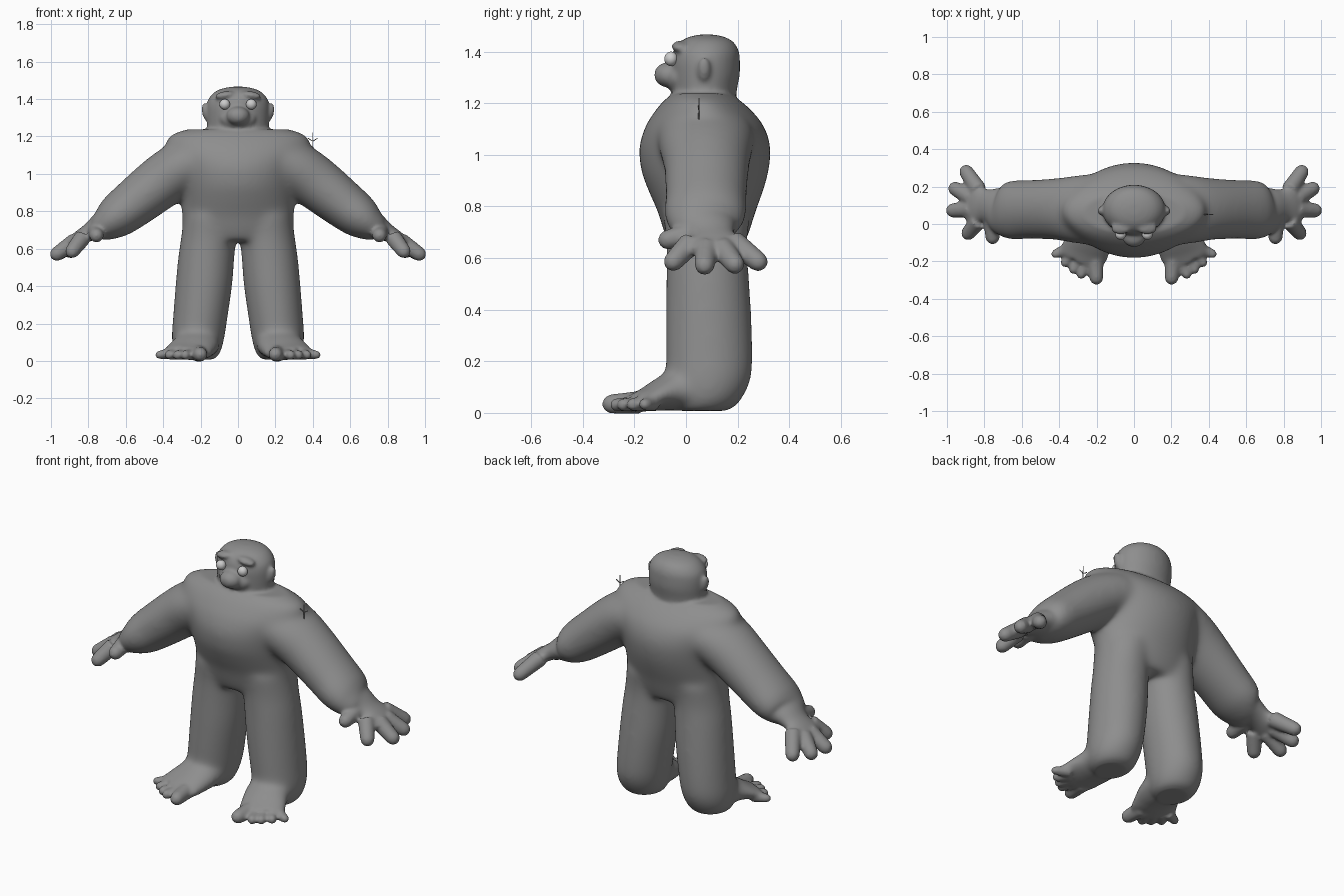
import bpy, bmesh, math
from mathutils import Vector, Matrix

if "Cube" in bpy.data.objects:
    bpy.data.objects.remove(bpy.data.objects["Cube"])

bm = bmesh.new()
X, Y, Z = Vector((1, 0, 0)), Vector((0, 1, 0)), Vector((0, 0, 1))


def refine(rings, k=4):
    """Catmull-Rom in-betweens for (x, y, z, a, b) rings."""
    out = []
    for i in range(len(rings) - 1):
        p0, p1, p2, p3 = (rings[min(max(j, 0), len(rings) - 1)] for j in range(i - 1, i + 3))
        for t in (j / k for j in range(k)):
            out.append([.5 * (2 * b + (c - a) * t + (2 * a - 5 * b + 4 * c - d) * t * t
                              + (3 * b - a - 3 * c + d) * t ** 3)
                        for a, b, c, d in zip(p0, p1, p2, p3)])
    return out + [rings[-1]]


def tube(bm, rings, side, sx=1, n=40, axis=None):
    """Closed loft of ellipses: rings = (x, y, z, half width along side, other half width)."""
    pts = [Vector(r[:3]) for r in rings]
    loops = []
    for i, r in enumerate(rings):
        t = axis or (pts[min(i + 1, len(pts) - 1)] - pts[max(i - 1, 0)]).normalized()
        s = (side - t * side.dot(t)).normalized()
        u = t.cross(s)
        loop = []
        for k in range(n):
            w = 2 * math.pi * k / n
            p = pts[i] + s * r[3] * math.cos(w) + u * r[4] * math.sin(w)
            loop.append(bm.verts.new((p.x * sx, p.y, p.z)))
        loops.append(loop)
    for l0, l1 in zip(loops, loops[1:]):
        for k in range(n):
            bm.faces.new((l0[k], l0[(k + 1) % n], l1[(k + 1) % n], l1[k]))
    bm.faces.new(loops[0])
    bm.faces.new(loops[-1])


def digit(bm, base, tip, r, side, sx):
    p, q = Vector(base), Vector(tip)
    d = (q - p).normalized()
    rings = [(p, 1.2), (q - d * r, 1), (q - d * r * .6, .9), (q - d * r * .25, .66), (q, .2)]
    tube(bm, [(*c, r * f, r * f) for c, f in rings], side, sx, 16)


def blob(bm, c, size, rot=0):
    m = Matrix.Translation(c) @ Matrix.Rotation(rot, 4, 'Y') @ Matrix.Diagonal((*size, 1))
    bmesh.ops.create_uvsphere(bm, u_segments=28, v_segments=18, radius=1, matrix=m)


def material(name, v):
    m = bpy.data.materials.new(name)
    m.diffuse_color = (v, v, v, 1)
    m.use_nodes = True
    m.node_tree.nodes["Principled BSDF"].inputs["Base Color"].default_value = m.diffuse_color
    return m


def finish(bm, name, mat):
    bmesh.ops.recalc_face_normals(bm, faces=bm.faces)
    me = bpy.data.meshes.new(name)
    bm.to_mesh(me)
    bm.free()
    for p in me.polygons:
        p.use_smooth = True
    me.materials.append(mat)
    ob = bpy.data.objects.new(name, me)
    bpy.context.collection.objects.link(ob)
    return ob


# torso
tube(bm, refine([(0, y, z, a, b) for z, y, a, b in [
    (.64, .08, .27, .14), (.70, .08, .295, .165), (.78, .08, .30, .19), (.86, .077, .305, .222),
    (.94, .074, .315, .247), (1.03, .074, .34, .254), (1.11, .073, .385, .23),
    (1.17, .068, .385, .188), (1.212, .062, .345, .145), (1.238, .06, .27, .11)]]), X, axis=Z)

# head with muzzle, nose, brows and ears
tube(bm, refine([(0, y, z, a, b) for z, y, a, b in [
    (1.18, .07, .17, .12), (1.25, .072, .165, .125), (1.31, .075, .168, .133),
    (1.36, .075, .168, .134), (1.40, .077, .158, .128), (1.435, .08, .128, .106),
    (1.455, .08, .088, .074), (1.466, .08, .035, .03)]]), X, axis=Z)
blob(bm, (0, -.066, 1.31), (.063, .058, .05))
blob(bm, (0, -.025, 1.295), (.10, .055, .058))
blob(bm, (0, -.015, 1.26), (.10, .045, .035))

for s in (-1, 1):
    blob(bm, (s * .07, -.022, 1.42), (.055, .034, .021), s * .15)
    blob(bm, (s * .172, .07, 1.33), (.021, .026, .05), s * .2)
    # arm and palm
    tube(bm, refine([
        (.24, .078, 1.06, .19, .14), (.32, .078, 1.02, .18, .145), (.42, .08, .95, .165, .143),
        (.56, .078, .84, .158, .13), (.65, .075, .77, .158, .116), (.71, .08, .73, .135, .09),
        (.755, .092, .71, .10, .064), (.80, .10, .685, .088, .047), (.85, .108, .655, .11, .04),
        (.89, .112, .63, .10, .033)]), Y, s)
    # fingers and thumb
    for base, tip in [((.83, .02, .66), (.905, -.072, .562)), ((.87, .08, .64), (1.0, .07, .55)),
                      ((.87, .14, .64), (.984, .205, .555)), ((.83, .18, .665), (.915, .306, .565)),
                      ((.76, .03, .695), (.755, -.108, .662))]:
        digit(bm, base, tip, .039, Vector((.6, 0, .8)), s)
    # leg
    tube(bm, refine([
        (.15, .08, .78, .14, .17), (.158, .08, .66, .147, .158), (.17, .083, .55, .151, .16),
        (.183, .087, .4, .152, .166), (.203, .09, .22, .146, .169), (.213, .088, .13, .142, .164),
        (.217, .08, .065, .13, .142), (.217, .07, .025, .108, .118), (.217, .06, .008, .08, .09)]),
        X, s, axis=Z)
    # foot
    tube(bm, refine([
        (.217, .06, .085, .12, .075), (.222, -.03, .088, .125, .08), (.24, -.09, .074, .127, .066),
        (.265, -.145, .055, .13, .048), (.29, -.198, .04, .12, .034)]), X, s)
    # toes
    for base, tip, r in [((.21, -.18, .04), (.198, -.325, .033), .038),
                         ((.25, -.18, .036), (.29, -.294, .03), .026),
                         ((.285, -.17, .036), (.335, -.266, .03), .026),
                         ((.32, -.15, .037), (.385, -.226, .031), .026),
                         ((.345, -.125, .038), (.443, -.17, .034), .026)]:
        digit(bm, base, tip, r, X + Y * .3, s)

# fuse the parts into one soft skin
body = finish(bm, "body", material("skin", .27))
rm = body.modifiers.new("fuse", 'REMESH')
rm.mode = 'VOXEL'
rm.voxel_size = .009
rm.use_smooth_shade = True
skin = bpy.data.meshes.new_from_object(body.evaluated_get(bpy.context.evaluated_depsgraph_get()))
body.modifiers.clear()
body.data = skin

# blend shoulders, hips and ankles more strongly than face and digits
vg = body.vertex_groups.new(name="blend")
for v in skin.vertices:
    x, y, z = v.co
    w = min((.72 - abs(x)) / .1, (1.2 - z) / .05, max((z - .02) / .1, 0), (y + .19) / .08)
    vg.add([v.index], max(0, min(1, w)), 'REPLACE')
for name, count, group in (("blend", 70, "blend"), ("soften", 8, "")):
    sm = body.modifiers.new(name, 'SMOOTH')
    sm.factor = .5
    sm.iterations = count
    sm.vertex_group = group

# eyes
white = material("eye_white", .8)
for s, side in ((-1, "right"), (1, "left")):
    e = bmesh.new()
    blob(e, (s * .071, -.058, 1.372), (.028, .026, .028))
    finish(e, side + "_eye", white)

# small sprig on the left shoulder
t = bmesh.new()
for p, q in [((.4, .05, 1.11), (.4, .05, 1.22)), ((.375, .05, 1.19), (.4, .05, 1.175)),
             ((.4, .05, 1.175), (.425, .05, 1.19))]:
    tube(t, [(*p, .003, .003), (*q, .002, .002)], Y, 1, 6)
finish(t, "shoulder_sprig", body.data.materials[0])
